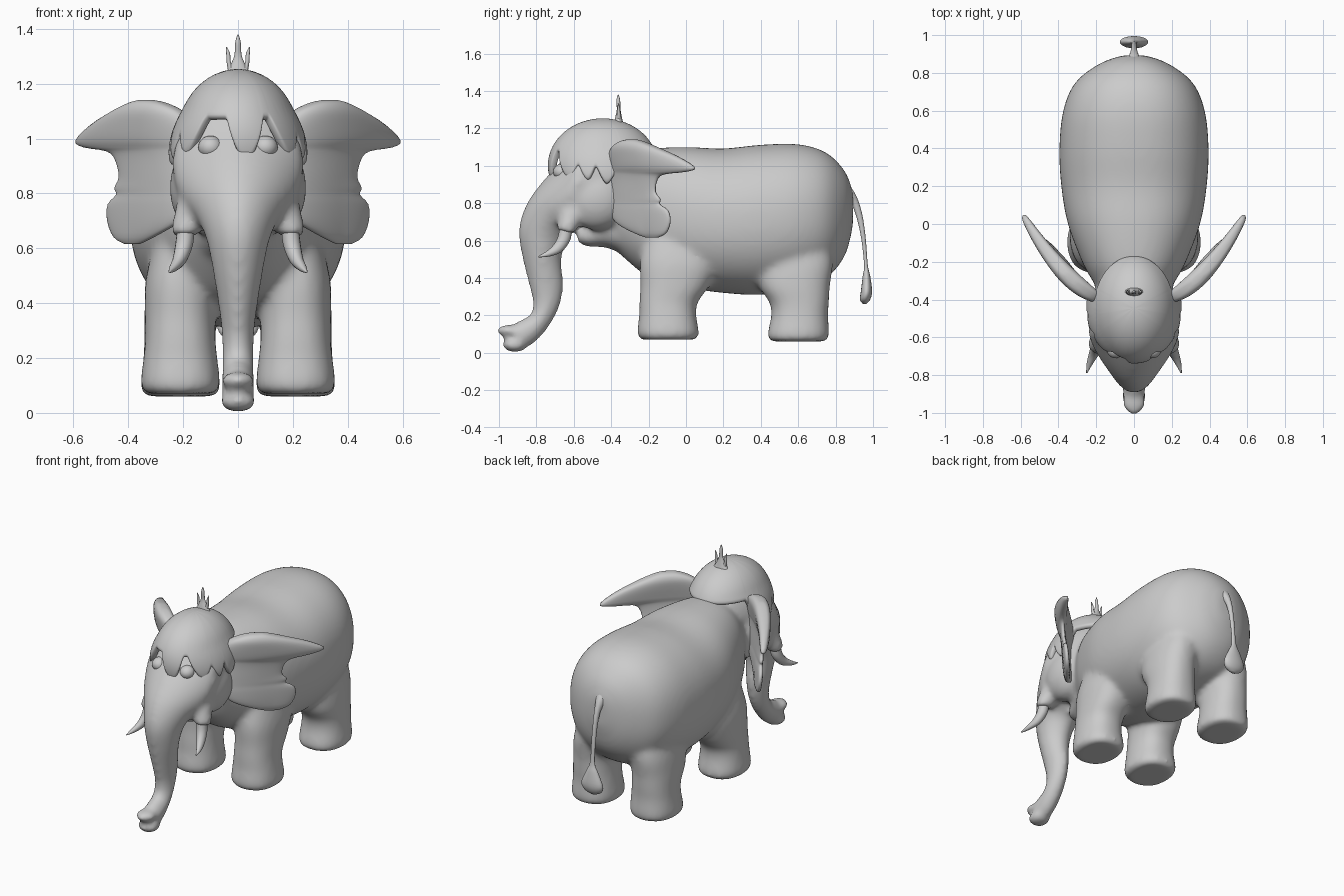
import bpy, bmesh, math
from mathutils import Vector, Matrix

cube = bpy.data.objects.get("Cube")
if cube:
    bpy.data.objects.remove(cube)

grey = bpy.data.materials.new("elephant grey")
grey.use_nodes = True
grey.diffuse_color = (0.6, 0.6, 0.6, 1)
grey.node_tree.nodes["Principled BSDF"].inputs["Base Color"].default_value = (0.6, 0.6, 0.6, 1)


def make(name, bm):
    bmesh.ops.recalc_face_normals(bm, faces=bm.faces)
    mesh = bpy.data.meshes.new(name)
    for f in bm.faces:
        f.smooth = True
    bm.to_mesh(mesh)
    bm.free()
    mesh.materials.append(grey)
    ob = bpy.data.objects.new(name, mesh)
    bpy.context.collection.objects.link(ob)
    return ob


def spline(rows, steps=4):
    """Catmull-Rom interpolation through rows of numbers."""
    out = []
    for i in range(len(rows) - 1):
        a, b = rows[max(i - 1, 0)], rows[i]
        c, d = rows[i + 1], rows[min(i + 2, len(rows) - 1)]
        for k in range(steps):
            t = k / steps
            out.append([q + t / 2 * (r - p + t * (2 * p - 5 * q + 4 * r - s + t * (3 * (q - r) + s - p)))
                        for p, q, r, s in zip(a, b, c, d)])
    return out + [list(rows[-1])]


def skin(bm, rings):
    """Bridge closed rings of points and cap both ends."""
    loops = [[bm.verts.new(p) for p in ring] for ring in rings]
    n = len(loops[0])
    for a, b in zip(loops, loops[1:]):
        for i in range(n):
            j = (i + 1) % n
            bm.faces.new((a[i], a[j], b[j], b[i]))
    bm.faces.new(loops[0][::-1])
    bm.faces.new(loops[-1])


def loft(bm, rows, side=1, power=2.0, n=28):
    """Rows: x centre, upper y z, lower y z, half width."""
    rings = []
    for x, uy, uz, ly, lz, w in spline(rows):
        ring = []
        for i in range(n):
            a = math.tau * i / n
            c, s = [math.copysign(abs(v) ** (2 / power), v) for v in (math.cos(a), math.sin(a))]
            ring.append((side * (x + w * c), (uy + ly) / 2 + s * (uy - ly) / 2,
                         (uz + lz) / 2 + s * (uz - lz) / 2))
        rings.append(ring)
    skin(bm, rings)


def ball(bm, centre, size):
    m = Matrix.Translation(centre) @ Matrix.Diagonal((*size, 1))
    bmesh.ops.create_uvsphere(bm, u_segments=24, v_segments=16, radius=1, matrix=m)


# Torso, legs, head and trunk blended into one skin
bm = bmesh.new()
torso = [(-.45, .13, .62, 1.0), (-.3, .22, .48, 1.06), (-.2, .275, .41, 1.09), (0, .35, .35, 1.1),
         (.2, .385, .32, 1.092), (.4, .395, .31, 1.112), (.6, .375, .34, 1.115), (.75, .31, .4, 1.07),
         (.85, .18, .52, .97), (.893, .06, .68, .86)]
loft(bm, [(0, y, top, y, low, w) for y, w, low, top in torso], power=2.2, n=64)
head = [(0, -.2, 1.0, -.22, .9, .06), (0, -.26, 1.12, -.3, .72, .15), (0, -.38, 1.2, -.4, .66, .2),
        (0, -.5, 1.2, -.5, .65, .228), (0, -.585, 1.14, -.56, .68, .24), (0, -.665, 1.03, -.585, .66, .228),
        (0, -.78, .9, -.6, .65, .19), (0, -.855, .79, -.61, .64, .15), (0, -.895, .66, -.635, .6, .115),
        (0, -.88, .53, -.665, .5, .092), (0, -.845, .38, -.655, .37, .07), (0, -.82, .27, -.67, .26, .058),
        (0, -.835, .2, -.725, .15, .058), (0, -.88, .18, -.805, .055, .06), (0, -.925, .15, -.88, .02, .062)]
loft(bm, head, power=1.8, n=48)
# Trunk tip lips and lower jaw
ball(bm, (0, -.945, .118), (.062, .068, .034))
ball(bm, (0, -.915, .042), (.068, .068, .041))
loft(bm, [(0, -.58, .65, -.58, .59, .045), (0, -.53, .68, -.52, .565, .085),
          (0, -.42, .75, -.42, .56, .13), (0, -.26, .8, -.25, .485, .2)])
for s in (1, -1):
    ball(bm, (s * .14, -.48, .82), (.11, .17, .165))
    # Tusk sockets
    loft(bm, [(.14, -.66, .84, -.48, .82, .065), (.178, -.685, .71, -.565, .69, .062),
              (.195, -.695, .65, -.59, .64, .05)], s)
    # Legs: height, centre x, centre y, half width, half depth
    front = [(.07, .21, -.095, .125, .145), (.1, .21, -.095, .145, .166), (.2, .21, -.098, .135, .153),
             (.27, .21, -.093, .128, .157), (.36, .21, -.06, .13, .185), (.5, .205, -.035, .13, .21),
             (.7, .17, -.03, .11, .17)]
    rear = [(.06, .21, .6, .125, .145), (.09, .21, .6, .145, .166), (.2, .21, .608, .135, .152),
            (.27, .212, .605, .13, .16), (.36, .21, .58, .132, .19), (.5, .195, .58, .13, .205),
            (.7, .15, .56, .11, .18)]
    for leg in (front, rear):
        loft(bm, [(x, y - d, z, y + d, z, w) for z, x, y, w, d in leg], s, 2.3)
body = make("body_and_trunk", bm)
mod = body.modifiers.new("blend", "REMESH")
mod.mode = "VOXEL"
mod.voxel_size = .014
mod.use_smooth_shade = True
mod = body.modifiers.new("soften", "SMOOTH")
mod.factor = .5
mod.iterations = 20

# Ears: height, inner x, outer x, half thickness
ear_rows = [(.615, .36, .41, .008), (.64, .31, .45, .018), (.7, .21, .474, .022), (.76, .17, .472, .022),
            (.795, .17, .442, .02), (.82, .17, .448, .02), (.86, .17, .432, .02), (.92, .17, .445, .02),
            (.953, .17, .475, .022), (.968, .17, .56, .026), (.992, .17, .588, .034), (1.05, .17, .53, .044),
            (1.1, .21, .45, .048), (1.13, .27, .39, .036), (1.14, .31, .36, .014)]


def ear_depth(x, z):
    d = x - .17
    return -.405 + .45 * d + 1.5 * d * d + .15 * max(0, 1 - z) * min(1, d / .2)


for s, side in ((1, "left"), (-1, "right")):
    bm = bmesh.new()
    rings = []
    for z, inner, outer, thick in spline(ear_rows, 3):
        ring = []
        for i in range(36):
            a = math.tau * i / 36
            x = (inner + outer) / 2 + (outer - inner) / 2 * math.cos(a)
            off = thick * math.copysign(abs(math.sin(a)) ** .6, math.sin(a))
            ring.append((s * (x - off * .7), ear_depth(x, z) + off * .7, z))
        rings.append(ring)
    skin(bm, rings)
    make(side + "_ear", bm)

    bm = bmesh.new()
    loft(bm, [(.19, -.675, .68, -.61, .66, .032), (.197, -.685, .62, -.62, .6, .032),
              (.213, -.71, .575, -.665, .54, .026), (.235, -.75, .54, -.73, .515, .016),
              (.25, -.79, .517, -.788, .51, .003)], s, n=16)
    make(side + "_tusk", bm)

    bm = bmesh.new()
    ball(bm, (s * .1, -.662, .968), (.045, .048, .042))
    make(side + "_eye", bm)

# Hair cap with pointed locks: angle from the front, half spread, tip height
locks = [(7, 18, .915), (-50, 17, .935), (50, 18, .925), (73, 14, .92), (-73, 14, .92),
         (95, 17, .9), (-95, 17, .9)]
SEG, ROWS, BROW = 180, 14, 1.07
bm = bmesh.new()
centre, radius = Vector((0, -.445, 1.0)), Vector((.205, .277, .236))
apex = bm.verts.new(centre + Vector((0, 0, radius.z)))
loops = []
for r in range(1, ROWS + 1):
    t = r / ROWS
    loop = []
    for i in range(SEG):
        deg = i * 360 / SEG - 180
        edge = min(BROW - (BROW - tip) * max(0, 1 - (abs(deg - at) / spread) ** 1.6)
                   for at, spread, tip in locks)
        polar = t * math.acos((edge - centre.z) / radius.z)
        a = math.radians(deg)
        z = radius.z * math.cos(polar)
        flare = 1 + 1.2 * max(0, .1 - z)
        loop.append(bm.verts.new(centre + Vector((radius.x * math.sin(a) * math.sin(polar) * flare,
                                                  -radius.y * math.cos(a) * math.sin(polar), z))))
    loops.append(loop)
for i in range(SEG):
    j = (i + 1) % SEG
    bm.faces.new((apex, loops[0][i], loops[0][j]))
    for a, b in zip(loops, loops[1:]):
        bm.faces.new((a[i], b[i], b[j], a[j]))
hair = make("hair", bm)
mod = hair.modifiers.new("thickness", "SOLIDIFY")
mod.thickness = .035
mod.offset = 0
mod = hair.modifiers.new("rounding", "SUBSURF")
mod.levels = mod.render_levels = 1

# Tuft of three strands on the crown
bm = bmesh.new()
loft(bm, [(0, -.385, 1.225, -.335, 1.225, .055), (0, -.378, 1.26, -.342, 1.255, .034),
          (0, -.37, 1.3, -.35, 1.3, .014), (0, -.372, 1.35, -.352, 1.35, .01),
          (0, -.364, 1.38, -.36, 1.38, .002)], n=16)
for s in (1, -1):
    loft(bm, [(.02, -.375, 1.24, -.345, 1.24, .015), (.033, -.37, 1.275, -.35, 1.275, .008),
              (.036, -.367, 1.31, -.353, 1.31, .007), (.042, -.362, 1.333, -.358, 1.333, .002)], s, n=12)
make("crown_tuft", bm)

# Tail with a flattened brush at its end
bm = bmesh.new()
loft(bm, [(0, .85, .92, .83, .76, .06), (0, .905, .85, .88, .79, .026), (0, .94, .75, .91, .73, .016),
          (0, .96, .62, .937, .61, .014), (0, .972, .47, .952, .47, .016), (0, .985, .41, .945, .41, .04),
          (0, .995, .33, .935, .33, .075), (0, .985, .285, .93, .285, .062), (0, .965, .262, .945, .262, .02)], n=20)
make("tail", bm)
